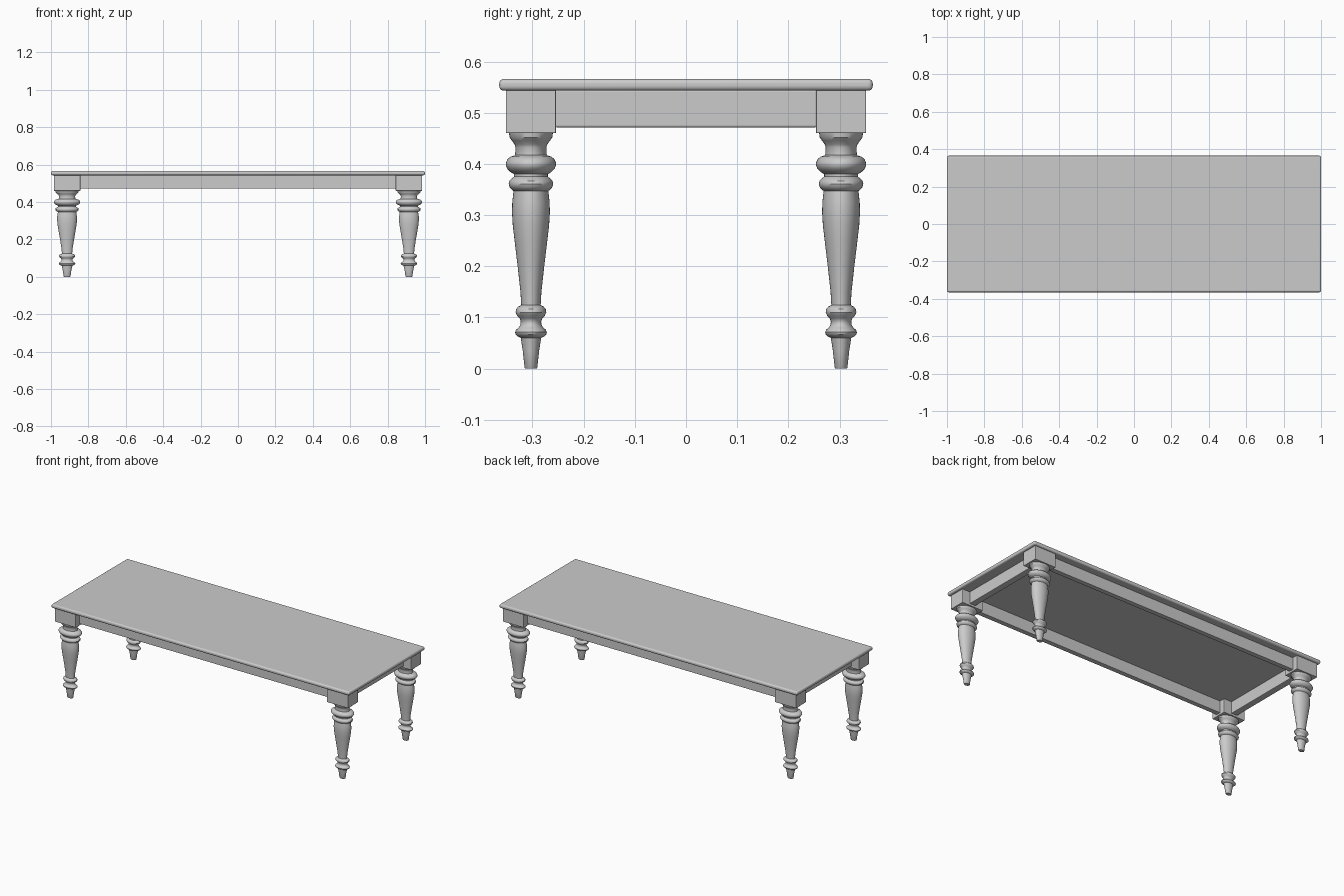
import bpy, bmesh, math

if "Cube" in bpy.data.objects:
    bpy.data.objects.remove(bpy.data.objects["Cube"])

LEG_X, LEG_Y = 0.914, 0.303   # leg centres
STRETCH = 1.44                # legs are wider in x than in y


def box(name, size, centre, bevel, segments=2):
    bm = bmesh.new()
    bmesh.ops.create_cube(bm, size=1)
    for v in bm.verts:
        v.co = [v.co[i] * size[i] + centre[i] for i in range(3)]
    mesh = bpy.data.meshes.new(name)
    bm.to_mesh(mesh)
    bm.free()
    obj = bpy.data.objects.new(name, mesh)
    bpy.context.collection.objects.link(obj)
    mod = obj.modifiers.new("bevel", 'BEVEL')
    mod.width, mod.segments = bevel, segments
    return obj


def smooth(obj, angle=35):
    bpy.ops.object.select_all(action='DESELECT')
    obj.select_set(True)
    bpy.context.view_layer.objects.active = obj
    bpy.ops.object.shade_smooth_by_angle(angle=math.radians(angle))


def turned(name, profile, centre, sides=40):
    bm = bmesh.new()
    rings = []
    for r, z in profile:
        rings.append([bm.verts.new((centre[0] + STRETCH * r * math.cos(2 * math.pi * i / sides),
                                    centre[1] + r * math.sin(2 * math.pi * i / sides), z))
                      for i in range(sides)])
    for a, b in zip(rings, rings[1:]):
        for i in range(sides):
            j = (i + 1) % sides
            bm.faces.new((a[i], a[j], b[j], b[i]))
    bm.faces.new(rings[0][::-1])
    bm.faces.new(rings[-1])
    mesh = bpy.data.meshes.new(name)
    bm.to_mesh(mesh)
    bm.free()
    obj = bpy.data.objects.new(name, mesh)
    bpy.context.collection.objects.link(obj)
    smooth(obj)


# leg silhouette: (radius, height) from foot to block
PROFILE = [
    (0.0115, 0), (0.0125, 0.002), (0.016, 0.035), (0.020, 0.060), (0.026, 0.063),
    (0.030, 0.067), (0.031, 0.071), (0.029, 0.076), (0.024, 0.080), (0.0205, 0.086),
    (0.020, 0.092), (0.022, 0.098), (0.027, 0.103), (0.030, 0.110), (0.029, 0.116),
    (0.025, 0.121), (0.019, 0.124), (0.0205, 0.150), (0.026, 0.200), (0.032, 0.250),
    (0.0355, 0.280), (0.037, 0.305), (0.0365, 0.325), (0.034, 0.347), (0.038, 0.350),
    (0.042, 0.355), (0.0435, 0.361), (0.042, 0.367), (0.037, 0.372), (0.033, 0.375),
    (0.033, 0.380), (0.040, 0.384), (0.046, 0.390), (0.049, 0.397), (0.049, 0.402),
    (0.046, 0.409), (0.040, 0.414), (0.031, 0.417), (0.030, 0.432), (0.032, 0.438),
    (0.037, 0.445), (0.042, 0.452), (0.043, 0.462)]

# table top with rounded edges
smooth(box("table_top", (2.0, 0.73, 0.023), (0, 0, 0.5545), 0.009, 4))

# four legs, each with a square block above
for sx, side in ((-1, "left"), (1, "right")):
    for sy, end in ((-1, "front"), (1, "back")):
        x, y = sx * LEG_X, sy * LEG_Y
        turned(f"{end}_{side}_leg", PROFILE, (x, y))
        box(f"{end}_{side}_leg_block", (0.142, 0.098, 0.084), (x, y, 0.502), 0.002)

# aprons between the blocks
for s, end in ((-1, "front"), (1, "back")):
    box(f"{end}_apron", (1.70, 0.030, 0.074), (0, s * LEG_Y, 0.508), 0.003)
for s, side in ((-1, "left"), (1, "right")):
    box(f"{side}_apron", (0.040, 0.512, 0.074), (s * LEG_X, 0, 0.508), 0.004)
